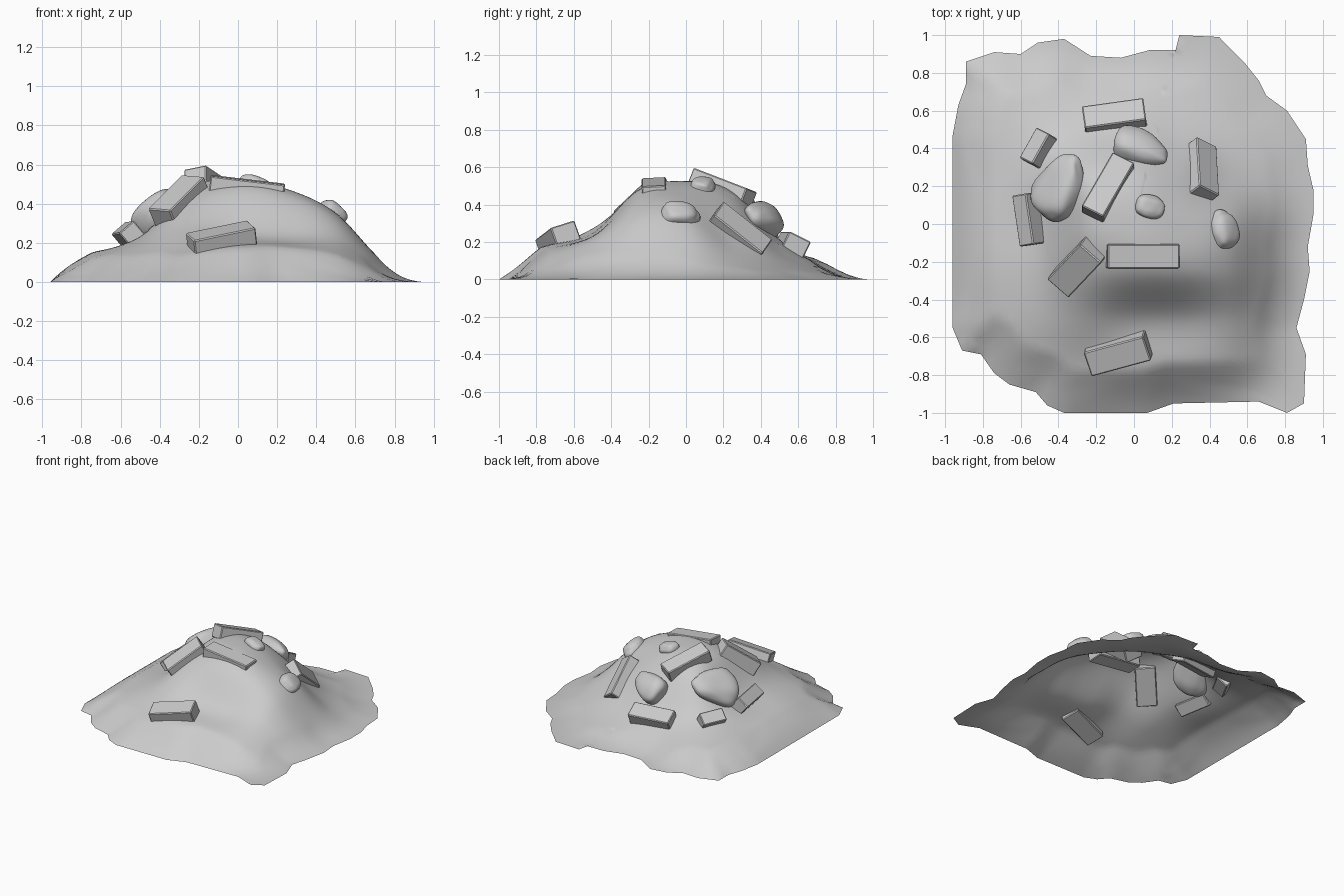
import bpy, bmesh, math
from mathutils import Vector, Matrix, noise

if "Cube" in bpy.data.objects:
    bpy.data.objects.remove(bpy.data.objects["Cube"])

# mound heights on a coarse grid: rows y = 1 .. -1, columns x = -1 .. 1, step 0.25
GRID = [
    [.02, .02, .01, .00, .00, .00, .00, .00, .00],
    [.08, .10, .09, .07, .06, .04, .02, .00, .00],
    [.12, .13, .17, .20, .21, .14, .07, .02, .00],
    [.14, .14, .23, .44, .46, .35, .17, .05, .00],
    [.15, .15, .23, .48, .525, .46, .33, .09, .00],
    [.14, .15, .23, .42, .48, .45, .34, .10, .00],
    [.09, .12, .19, .27, .25, .235, .21, .07, .00],
    [.04, .08, .115, .155, .18, .17, .13, .03, .00],
    [.02, .04, .06, .09, .09, .08, .04, .00, .00]]

# ragged border of the mound, seen from above
EDGE = [(-.89, .86), (-.74, .91), (-.60, .90), (-.51, .96), (-.37, .98), (-.23, .89), (-.07, .88),
        (.08, .92), (.22, .92), (.24, 1), (.45, .99), (.58, .86), (.66, .76), (.70, .68), (.81, .60),
        (.91, .45), (.92, .31), (.95, .18), (.95, .05), (.92, -.12), (.93, -.25), (.90, -.40),
        (.86, -.55), (.91, -.69), (.90, -.95), (.81, -1), (.66, -.94), (.21, -.95), (.07, -1),
        (-.37, -1), (-.46, -.96), (-.52, -.89), (-.66, -.85), (-.74, -.79), (-.81, -.69),
        (-.91, -.67), (-.96, -.55), (-.96, .47), (-.93, .63), (-.89, .74)]


def cubic(p, t):
    a, b, c, d = p
    return b + .5 * t * (c - a + t * (2*a - 5*b + 4*c - d + t * (3*(b - c) + d - a)))


def height(x, y):
    u, v = (x + 1) * 4, (1 - y) * 4
    i, j = min(max(int(u), 0), 7), min(max(int(v), 0), 7)
    clamp = lambda k: min(max(k, 0), 8)
    rows = [cubic([GRID[clamp(j + m)][clamp(i + n)] for n in range(-1, 3)], u - i)
            for m in range(-1, 3)]
    return max(cubic(rows, v - j), 0)


def normal(x, y):
    e = .06
    return Vector((height(x - e, y) - height(x + e, y),
                   height(x, y - e) - height(x, y + e), 2 * e)).normalized()


def finish(name, bm, smooth=True):
    me = bpy.data.meshes.new(name)
    bm.to_mesh(me)
    bm.free()
    for p in me.polygons:
        p.use_smooth = smooth
    ob = bpy.data.objects.new(name, me)
    bpy.context.collection.objects.link(ob)
    return ob


# mound: open sheet of rings shrinking from the border to the centre
bm = bmesh.new()
border = []
for k, a in enumerate(EDGE):
    a, b = Vector(a), Vector(EDGE[(k + 1) % len(EDGE)])
    n = max(1, round((b - a).length / .05))
    border += [a.lerp(b, m / n) for m in range(n)]


def sheet_point(p, t):
    q = p * t
    s = 1
    if t == 1:
        s = 0
    elif t > .6:  # slope down to the ground near the border
        s = min(1, min((q - b).length for b in border) / .22)
    return (q.x, q.y, height(q.x, q.y) * (s + .5 * s * (1 - s)))


RINGS = 36
rings = [[bm.verts.new(sheet_point(p, 1 - r / RINGS)) for p in border] for r in range(RINGS)]
centre = bm.verts.new((0, 0, height(0, 0)))
N = len(border)
for k in range(N):
    q = (k + 1) % N
    for lo, hi in zip(rings, rings[1:]):
        bm.faces.new((lo[k], hi[k], hi[q], lo[q]))
    bm.faces.new((rings[-1][k], centre, rings[-1][q]))
bmesh.ops.recalc_face_normals(bm, faces=bm.faces)
if centre.link_faces[0].normal.z < 0:
    bmesh.ops.reverse_faces(bm, faces=bm.faces)
finish("mound", bm)


# bricks: long axis from a to b, width, thickness, rough up direction
def brick(name, a, b, w, h, up):
    a, b = Vector(a), Vector(b)
    x = (b - a).normalized()
    y = Vector(up).cross(x).normalized()
    z = x.cross(y)
    m = Matrix((x, y, z)).transposed().to_4x4()
    m.translation = (a + b) / 2
    bm = bmesh.new()
    bmesh.ops.create_cube(bm, size=1)
    bmesh.ops.scale(bm, vec=((b - a).length, w, h), verts=bm.verts)
    bmesh.ops.bevel(bm, geom=bm.edges[:], offset=.006, segments=1, affect='EDGES')
    bm.transform(m)
    finish(name, bm, False)


BRICKS = [
    ((-.145, -.17, .495), (.235, -.17, .45), .13, .10, (0, -.05, 1)),
    ((-.22, .05, .54), (-.055, .335, .43), .13, .10, (-.1, .2, 1)),
    ((-.385, -.315, .32), (-.21, -.13, .495), .15, .12, (-.35, -.5, 1)),
    ((-.24, -.725, .175), (.075, -.64, .24), .14, .12, (-.1, -.35, 1)),
    ((-.575, .16, .235), (-.535, -.11, .24), .10, .11, (-.65, 0, .75)),
    ((-.46, .48, .205), (-.55, .32, .215), .10, .09, (-.5, .4, .75)),
    ((-.265, .54, .175), (.06, .585, .175), .13, .12, (0, .5, 1)),
    ((.365, .15, .35), (.35, .41, .145), .14, .11, (.65, .45, .6))]
for k, args in enumerate(BRICKS):
    brick(f"brick_{k + 1}", *args)


# rocks: rounded stones lying along the slope, narrower at one end
def rock(name, x, y, z, size, yaw, taper):
    bm = bmesh.new()
    bmesh.ops.create_icosphere(bm, subdivisions=4, radius=1)
    for v in bm.verts:
        c = Vector([math.copysign(abs(k) ** .8, k) for k in v.co])
        c *= 1 + .12 * noise.noise(v.co * 1.3 + Vector((x, y, z)) * 9)
        s = 1 - taper * c.x
        v.co = (c.x * size[0] / 2, c.y * s * size[1] / 2, c.z * s * size[2] / 2)
    tilt = Vector((0, 0, 1)).rotation_difference(normal(x, y)).to_matrix().to_4x4()
    bm.transform(Matrix.Translation((x, y, z)) @ tilt @ Matrix.Rotation(math.radians(yaw), 4, 'Z'))
    finish(name, bm)


rock("rock_large", -.39, .20, .36, (.37, .27, .17), 55, .35)
rock("rock_back", .04, .40, .325, (.30, .19, .15), -25, .35)
rock("rock_top", .085, .09, .495, (.16, .12, .10), -10, .05)
rock("rock_right", .475, -.03, .345, (.21, .15, .12), 95, .1)
